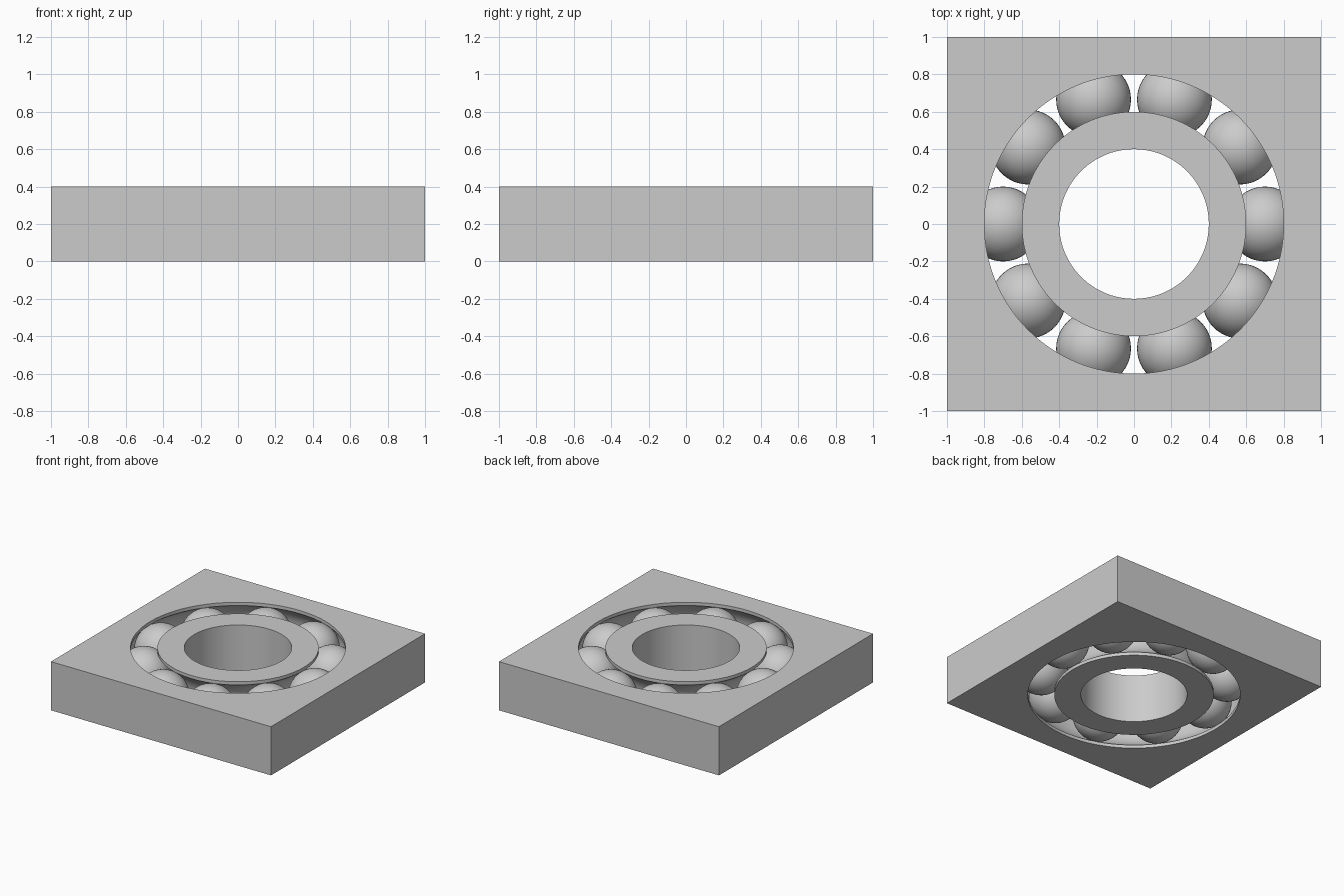
import bpy, bmesh, math

cube = bpy.data.objects.get("Cube")
if cube:
    bpy.data.objects.remove(cube, do_unlink=True)

HEIGHT = 0.4
MID = HEIGHT / 2
PITCH_RADIUS = 0.7      # circle the ball centres lie on
BALL_RADIUS = 0.2
BALLS = 10
STEPS = 128             # divisible by 8, so the block corners are exact

steel = bpy.data.materials.new("steel grey")
steel.use_nodes = True
grey = (0.6, 0.6, 0.6, 1)
steel.diffuse_color = grey
steel.node_tree.nodes["Principled BSDF"].inputs["Base Color"].default_value = grey


def finish(name, bm):
    bmesh.ops.recalc_face_normals(bm, faces=bm.faces[:])
    mesh = bpy.data.meshes.new(name)
    bm.to_mesh(mesh)
    bm.free()
    mesh.materials.append(steel)
    obj = bpy.data.objects.new(name, mesh)
    bpy.context.collection.objects.link(obj)
    bpy.ops.object.select_all(action='DESELECT')
    obj.select_set(True)
    bpy.context.view_layer.objects.active = obj
    bpy.ops.object.shade_smooth_by_angle(angle=math.radians(30))
    return obj


def groove(start, end, count=20):
    """Arc of the ball track as (radius, height) points."""
    angles = [math.radians(start + (end - start) * i / count) for i in range(count + 1)]
    return [(PITCH_RADIUS + BALL_RADIUS * math.cos(a), MID + BALL_RADIUS * math.sin(a))
            for a in angles]


def revolve(name, profile, square_radius=None):
    """Turn a closed profile; points at square_radius follow a square instead."""
    bm = bmesh.new()
    rings = []
    for radius, z in profile:
        ring = []
        for i in range(STEPS):
            a = math.tau * i / STEPS
            c, s = math.cos(a), math.sin(a)
            r = radius / max(abs(c), abs(s)) if radius == square_radius else radius
            ring.append(bm.verts.new((r * c, r * s, z)))
        rings.append(ring)
    for k, low in enumerate(rings):
        high = rings[(k + 1) % len(rings)]
        for i in range(STEPS):
            j = (i + 1) % STEPS
            bm.faces.new((low[i], low[j], high[j], high[i]))
    return finish(name, bm)


# Square housing with a grooved round bore
revolve("outer_housing",
        [(1, 0), (0.8, 0)] + groove(-60, 60) + [(0.8, HEIGHT), (1, HEIGHT)],
        square_radius=1)

# Inner ring with a matching groove on its outside
revolve("inner_ring",
        [(0.4, HEIGHT), (0.6, HEIGHT)] + groove(120, 240) + [(0.6, 0), (0.4, 0)])

# Balls between the two rings
for n in range(BALLS):
    a = math.tau * n / BALLS
    bm = bmesh.new()
    bmesh.ops.create_uvsphere(bm, u_segments=48, v_segments=24, radius=BALL_RADIUS)
    ball = finish(f"ball_{n + 1}", bm)
    ball.location = (PITCH_RADIUS * math.cos(a), PITCH_RADIUS * math.sin(a), MID)
